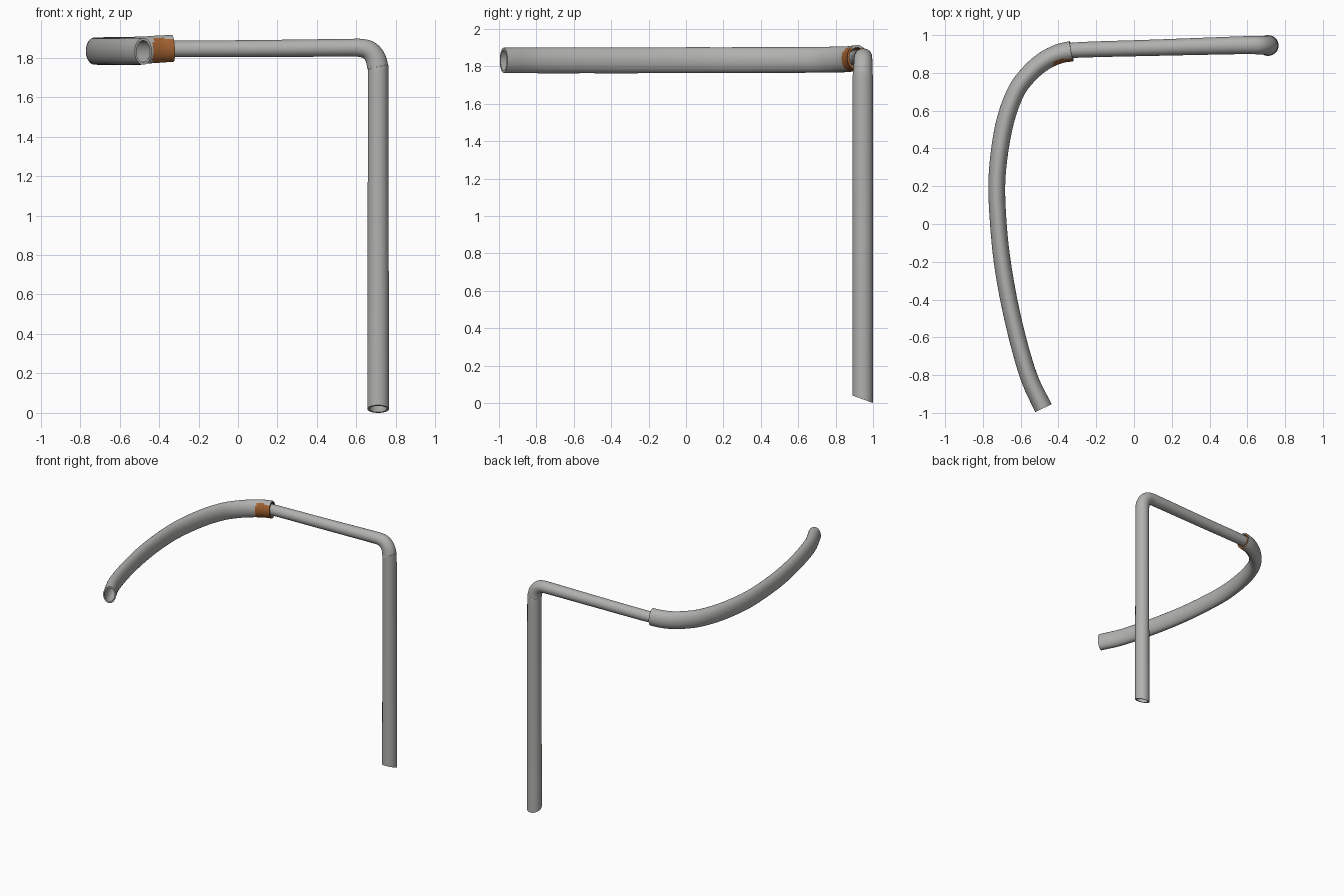
import bpy, math
from mathutils import Vector

if "Cube" in bpy.data.objects:
    bpy.data.objects.remove(bpy.data.objects["Cube"])


def material(name, col):
    m = bpy.data.materials.new(name)
    m.diffuse_color = (*col, 1)
    m.use_nodes = True
    m.node_tree.nodes["Principled BSDF"].inputs["Base Color"].default_value = m.diffuse_color
    return m


grey = material("grey metal", (0.44, 0.44, 0.43))
brown = material("copper brown", (0.36, 0.12, 0.03))


def smooth_path(pts, steps):
    """Catmull-Rom through the points; each is x, y, z, half size along ref, half size across."""
    p = [tuple(2 * a - b for a, b in zip(pts[0], pts[1]))] + list(pts)
    p.append(tuple(2 * a - b for a, b in zip(pts[-1], pts[-2])))
    out = []
    for i in range(1, len(p) - 2):
        for s in range(steps):
            t = s / steps
            out.append([0.5 * (2 * b + (c - a) * t + (2 * a - 5 * b + 4 * c - d) * t * t
                               + (3 * b - a - 3 * c + d) * t ** 3)
                        for a, b, c, d in zip(*p[i - 1:i + 3])])
    out.append(list(pts[-1]))
    return out


def tube(name, pts, ref, steps=6, sides=32, wall=0.8):
    """Hollow oval tube: an outer skin, an inner skin and two rims."""
    path = smooth_path(pts, steps)
    n = len(path)
    pos = [Vector(q[:3]) for q in path]
    verts, faces = [], []
    for k in (1, wall):
        for i in range(n):
            t = (pos[min(i + 1, n - 1)] - pos[max(i - 1, 0)]).normalized()
            u = (ref - t * ref.dot(t)).normalized()
            v = t.cross(u)
            for j in range(sides):
                a = math.tau * j / sides
                verts.append(pos[i] + k * (u * math.cos(a) * path[i][3] + v * math.sin(a) * path[i][4]))
    inner = n * sides
    for j in range(sides):
        j2 = (j + 1) % sides
        for i in range(n - 1):
            a, b, c, d = i * sides + j, i * sides + j2, (i + 1) * sides + j2, (i + 1) * sides + j
            faces.append((a, b, c, d))
            faces.append((d + inner, c + inner, b + inner, a + inner))
        e = (n - 1) * sides
        faces.append((j2, j, j + inner, j2 + inner))
        faces.append((e + j, e + j2, e + j2 + inner, e + j + inner))
    me = bpy.data.meshes.new(name)
    me.from_pydata(verts, [], faces)
    me.materials.append(grey)
    me.materials.append(brown)
    ob = bpy.data.objects.new(name, me)
    bpy.context.collection.objects.link(ob)
    bpy.context.view_layer.objects.active = ob
    ob.select_set(True)
    bpy.ops.object.shade_smooth_by_angle(angle=math.radians(40))
    ob.select_set(False)
    return ob


# Thin pipe: upright leg, tight bend, long horizontal run
leg = tube("bent_pipe", [
    (0.71, 0.945, 0.0, 0.055, 0.055), (0.71, 0.945, 0.3, 0.055, 0.055),
    (0.71, 0.945, 1.0, 0.055, 0.053), (0.71, 0.945, 1.68, 0.055, 0.052),
    (0.708, 0.945, 1.75, 0.053, 0.053), (0.695, 0.946, 1.80, 0.05, 0.052),
    (0.665, 0.947, 1.836, 0.049, 0.049), (0.62, 0.947, 1.849, 0.048, 0.046),
    (0.55, 0.946, 1.85, 0.047, 0.045), (0.1, 0.933, 1.846, 0.043, 0.043),
    (-0.3, 0.921, 1.844, 0.041, 0.042), (-0.40, 0.905, 1.844, 0.038, 0.042)],
    Vector((0, 1, 0)))
for v in leg.data.vertices:  # slanted cut at the foot
    if v.co.z < 0.001:
        v.co.z = (1.0 - v.co.y) * 0.36

# Thick curved arm, oval section
W, H = 0.047, 0.069
arm = tube("curved_arm", [
    (-0.33, 0.915, 1.847, 0.068, 0.054), (-0.40, 0.90, 1.843, 0.069, 0.052),
    (-0.48, 0.86, 1.838, H, 0.05), (-0.56, 0.79, 1.836, H, 0.048),
    (-0.63, 0.69, 1.835, H, W), (-0.69, 0.51, 1.834, H, W),
    (-0.725, 0.25, 1.833, H, 0.045), (-0.718, 0.0, 1.833, H, 0.044),
    (-0.69, -0.25, 1.832, H, 0.045), (-0.635, -0.53, 1.832, H, 0.045),
    (-0.56, -0.80, 1.832, H, 0.046), (-0.48, -0.975, 1.832, 0.068, 0.048)],
    Vector((0, 0, 1)))

# Brown patch on the front of the arm at the joint, and its rim
for p in arm.data.polygons:
    c, nm = p.center, p.normal
    if c.y > 0.8 and c.x > -0.435 + (0.91 - c.y) * 0.1 and c.z < 1.897:
        if nm.y < -0.15 or nm.x > 0.85:
            p.material_index = 1
